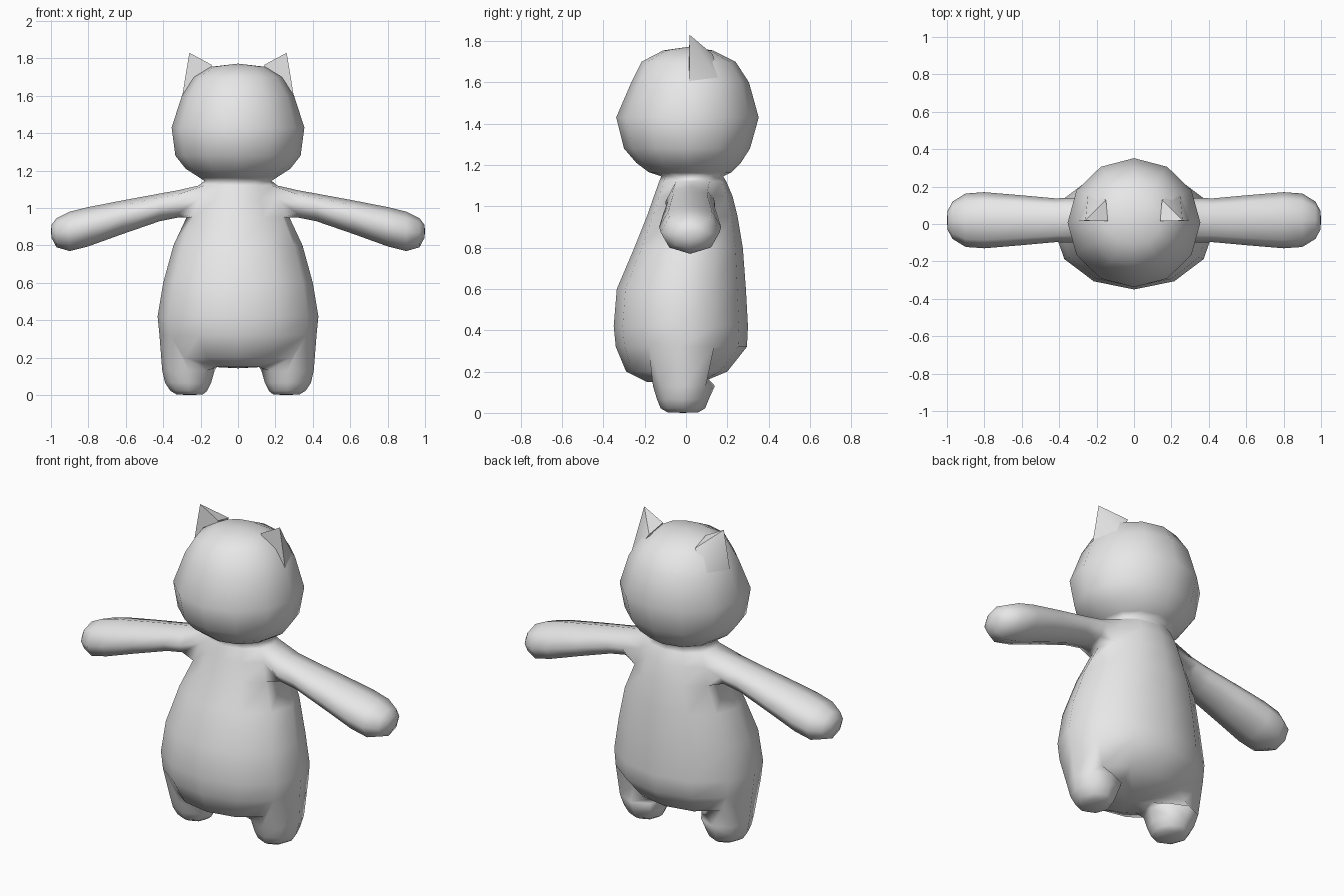
import bpy, bmesh, math
from mathutils import Vector

cube = bpy.data.objects.get("Cube")
if cube:
    bpy.data.objects.remove(cube, do_unlink=True)

grey = bpy.data.materials.new("plain_grey")
grey.use_nodes = True
grey.diffuse_color = (0.8, 0.8, 0.8, 1)
grey.node_tree.nodes["Principled BSDF"].inputs["Base Color"].default_value = (0.8, 0.8, 0.8, 1)

SIDES = 12


def finish(bm, name, sharp=None):
    bmesh.ops.recalc_face_normals(bm, faces=bm.faces[:])
    mesh = bpy.data.meshes.new(name)
    bm.to_mesh(mesh)
    bm.free()
    mesh.materials.append(grey)
    ob = bpy.data.objects.new(name, mesh)
    bpy.context.collection.objects.link(ob)
    bpy.ops.object.select_all(action='DESELECT')
    ob.select_set(True)
    bpy.context.view_layer.objects.active = ob
    if sharp:
        bpy.ops.object.shade_smooth_by_angle(angle=math.radians(sharp))
    else:
        bpy.ops.object.shade_smooth()
    return ob


def bridge(bm, a, b):
    n = len(a)
    for i in range(n):
        bm.faces.new((a[i], a[(i + 1) % n], b[(i + 1) % n], b[i]))


def cap(bm, ring, point):
    tip = bm.verts.new(point)
    for i in range(len(ring)):
        bm.faces.new((ring[i], ring[(i + 1) % len(ring)], tip))


# Torso and head rings: height, half width, front y, back y
PROFILE = [
    (0.15, 0.13, -0.19, 0.08), (0.20, 0.33, -0.29, 0.20), (0.32, 0.42, -0.34, 0.295),
    (0.42, 0.43, -0.35, 0.30), (0.60, 0.40, -0.335, 0.29), (0.80, 0.345, -0.25, 0.275),
    (0.95, 0.275, -0.19, 0.25), (1.05, 0.24, -0.155, 0.225), (1.12, 0.21, -0.13, 0.195),
    (1.145, 0.18, -0.12, 0.18), (1.165, 0.21, -0.18, 0.22), (1.21, 0.28, -0.24, 0.265),
    (1.28, 0.335, -0.30, 0.31), (1.43, 0.355, -0.338, 0.352), (1.60, 0.30, -0.265, 0.305),
    (1.70, 0.235, -0.215, 0.24), (1.755, 0.145, -0.11, 0.13),
]

# Limb rings: centre, radius along y, radius across
ARM = [((0.32, 0.02, 1.022), 0.12, 0.073), ((0.42, 0.02, 1.003), 0.117, 0.074),
       ((0.62, 0.02, 0.95), 0.135, 0.09), ((0.80, 0.02, 0.90), 0.15, 0.105),
       ((0.90, 0.02, 0.875), 0.143, 0.105), ((0.97, 0.02, 0.868), 0.10, 0.078),
       ((0.997, 0.02, 0.875), 0.05, 0.035)]
LEG = [((0.265, -0.01, 0.13), 0.15, 0.14), ((0.267, -0.015, 0.065), 0.125, 0.123),
       ((0.263, -0.015, 0.022), 0.108, 0.098), ((0.258, -0.015, 0.003), 0.075, 0.07)]


def limb(bm, grid, base, side, rings, across, tip):
    """Open a 2 x 2 patch on the torso side and grow a limb from its rim."""
    mid = 0 if side > 0 else SIDES // 2
    k0, k1, k2 = [(mid + side * d) % SIDES for d in (-1, 0, 1)]
    r0, r1, r2 = grid[base:base + 3]
    bm.faces.ensure_lookup_table()
    bmesh.ops.delete(bm, geom=[r1[k1]], context='VERTS')
    rim = [r0[k0], r0[k1], r0[k2], r1[k2], r2[k2], r2[k1], r2[k0], r1[k0]]
    for centre, ry, rv in rings:
        ring = []
        for i in range(8):
            a = math.radians(225 + 45 * i)
            p = Vector(centre) + Vector((0, ry * math.cos(a), 0)) + Vector(across) * rv * math.sin(a)
            ring.append(bm.verts.new((p.x * side, p.y, p.z)))
        bridge(bm, rim, ring)
        rim = ring
    cap(bm, rim, (tip[0] * side, tip[1], tip[2]))


# Body: lofted torso and head with arms and legs grown from it
bm = bmesh.new()
grid = []
for z, rx, y0, y1 in PROFILE:
    ring = []
    for k in range(SIDES):
        a = 2 * math.pi * k / SIDES
        ring.append(bm.verts.new((rx * math.cos(a), (y0 + y1) / 2 + (y1 - y0) / 2 * math.sin(a), z)))
    if grid:
        bridge(bm, grid[-1], ring)
    grid.append(ring)
cap(bm, grid[0], (0, -0.06, 0.143))
cap(bm, grid[-1], (0, 0.01, 1.772))
for side in (1, -1):
    limb(bm, grid, 6, side, ARM, (0, 0, 1), (1.0, 0.02, 0.877))
    limb(bm, grid, 0, side, LEG, (1, 0, 0), (0.258, -0.015, 0.0))
finish(bm, "body")

# Ears: upright front face, long slope running back into the head
for side, name in ((1, "left_ear"), (-1, "right_ear")):
    bm = bmesh.new()
    pts = [(0.298, 0.015, 1.60), (0.26, 0.018, 1.83), (0.14, 0.015, 1.765),
           (0.15, 0.13, 1.735), (0.245, 0.17, 1.60), (0.18, 0.015, 1.60)]
    v = [bm.verts.new((x * side, y, z)) for x, y, z in pts]
    for f in ((0, 1, 2, 5), (1, 3, 2), (1, 4, 3), (1, 0, 4), (0, 5, 4), (5, 2, 3, 4)):
        bm.faces.new([v[i] for i in f])
    finish(bm, name, 60)
